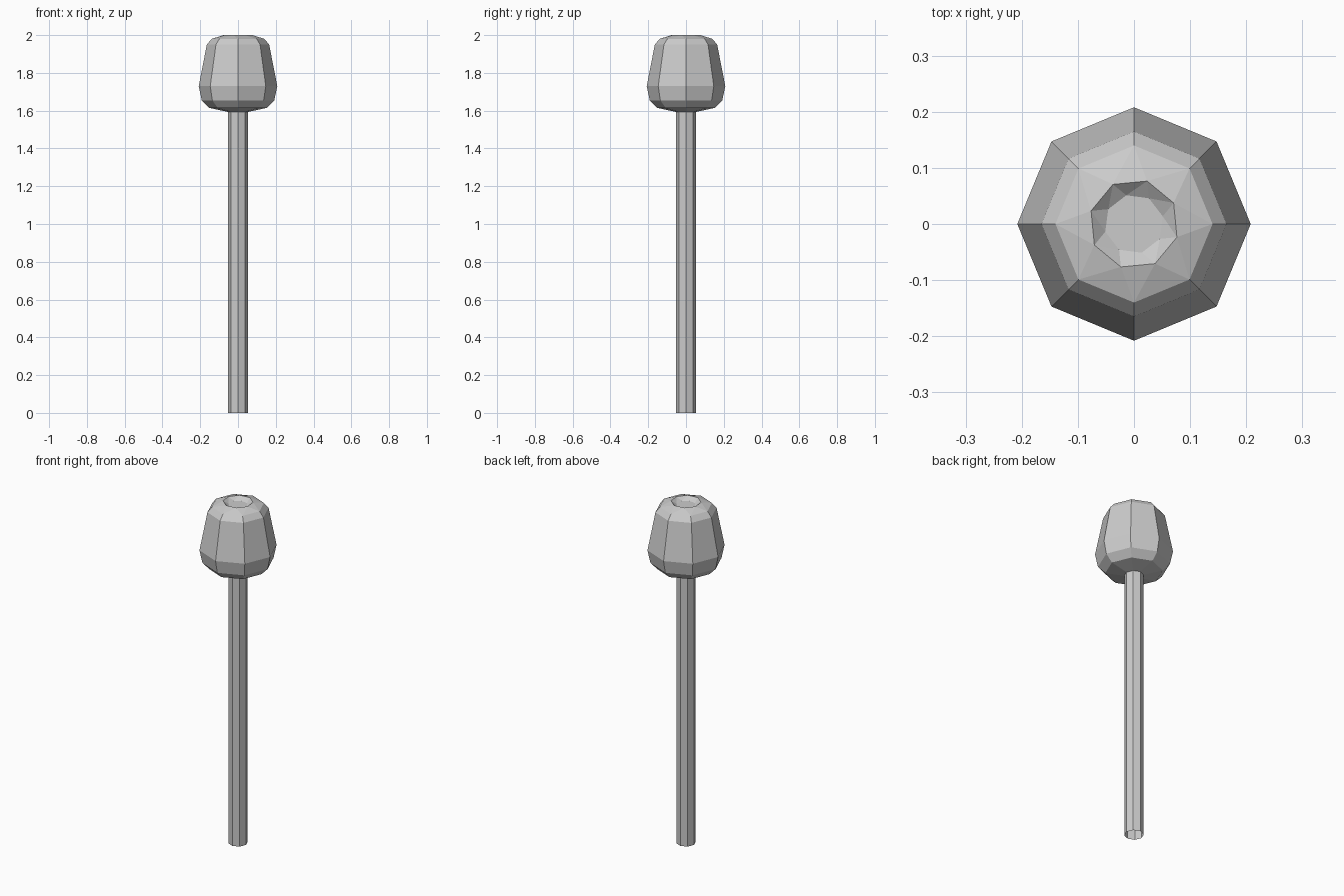
import bpy, bmesh
from math import cos, sin, radians

if "Cube" in bpy.data.objects:
    bpy.data.objects.remove(bpy.data.objects["Cube"])

SIDES = 8


def ring(bm, r, z, turn=0):
    return [bm.verts.new((r * cos(radians(45 * k + turn)),
                          r * sin(radians(45 * k + turn)), z)) for k in range(SIDES)]


def bridge(bm, a, b, twist=0):
    # twist > 0 or < 0 gives a triangulated strip, 0 gives plain quads
    for k in range(SIDES):
        n = (k + 1) % SIDES
        if twist == 0:
            bm.faces.new((a[k], a[n], b[n], b[k]))
        elif twist > 0:
            bm.faces.new((a[k], a[n], b[k]))
            bm.faces.new((a[n], b[n], b[k]))
        else:
            bm.faces.new((a[k], b[n], b[k]))
            bm.faces.new((a[k], a[n], b[n]))


def finish(bm, name):
    me = bpy.data.meshes.new(name)
    bm.to_mesh(me)
    bm.free()
    bpy.context.collection.objects.link(bpy.data.objects.new(name, me))


# Stem: open octagonal tube
bm = bmesh.new()
bridge(bm, ring(bm, 0.052, 0), ring(bm, 0.052, 1.595))
finish(bm, "stem")

# Bud: faceted cup with a twisted, dimpled top
bm = bmesh.new()
profile = [(0.052, 1.593), (0.153, 1.615), (0.192, 1.655),
           (0.208, 1.73), (0.165, 1.95), (0.14, 1.98)]
rings = [ring(bm, r, z) for r, z in profile]
for a, b in zip(rings, rings[1:]):
    bridge(bm, a, b)
rim = ring(bm, 0.08, 2.0, 28)
bridge(bm, rings[-1], rim, 1)
dimple = ring(bm, 0.053, 1.98, 15)
bridge(bm, rim, dimple, -1)
bm.faces.new(dimple)
finish(bm, "flower_bud")
